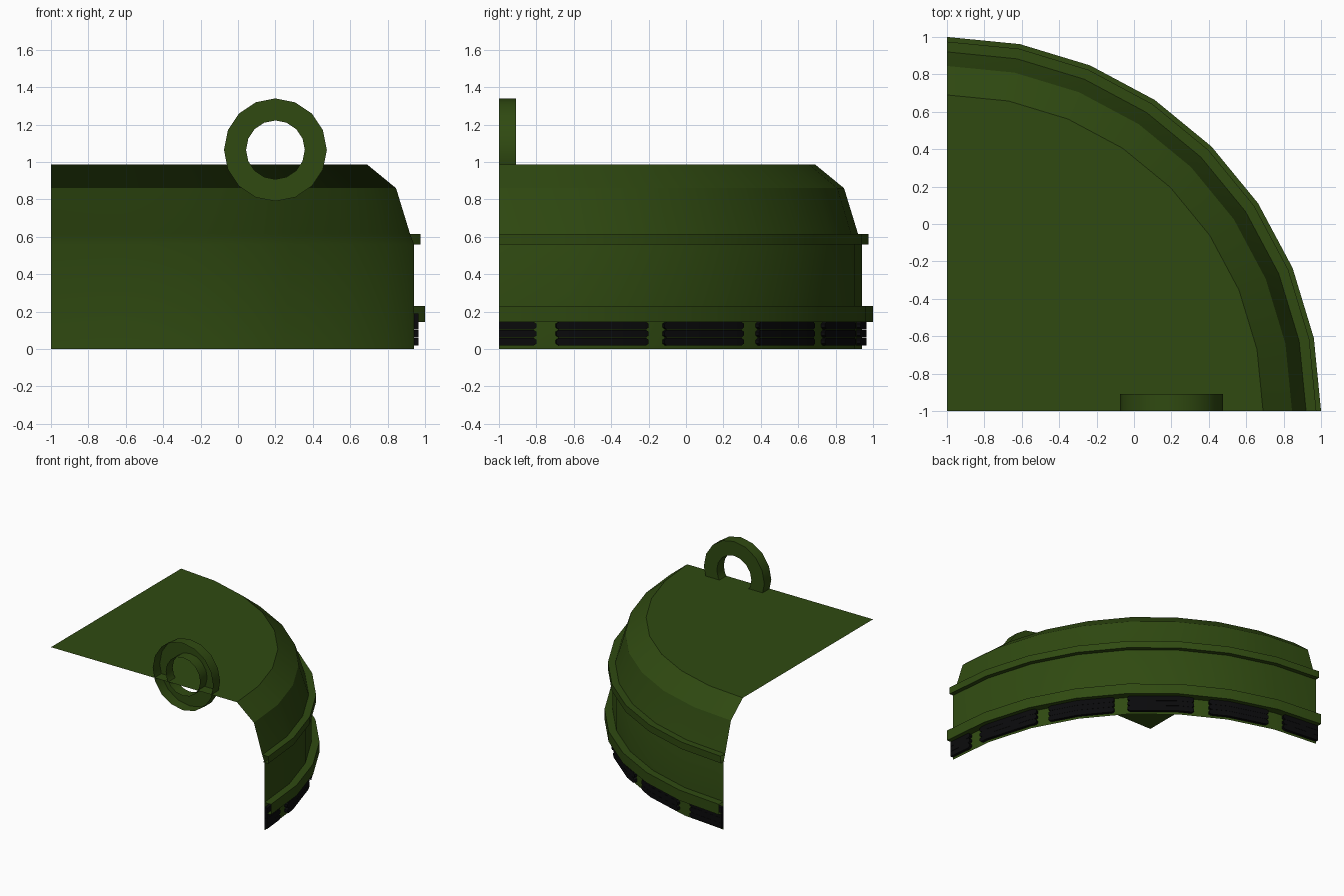
import bpy, bmesh, math
from math import sin, cos, radians

if "Cube" in bpy.data.objects:
    bpy.data.objects.remove(bpy.data.objects["Cube"])

STEP = 11.25          # degrees per facet of the quarter round
CX = CY = -1.0        # axis of the quarter round


def material(name, rgb):
    m = bpy.data.materials.new(name)
    m.diffuse_color = (*rgb, 1)
    m.use_nodes = True
    m.node_tree.nodes["Principled BSDF"].inputs["Base Color"].default_value = m.diffuse_color
    return m


GREEN = material("dark olive green", (0.029, 0.068, 0.0055))
BLACK = material("black", (0.003, 0.003, 0.0035))


def finish(name, bm, mat):
    me = bpy.data.meshes.new(name)
    bm.normal_update()
    bm.to_mesh(me)
    bm.free()
    me.materials.append(mat)
    me.shade_smooth()
    me.set_sharp_from_angle(angle=radians(30))
    ob = bpy.data.objects.new(name, me)
    bpy.context.collection.objects.link(ob)
    return ob


def on_facet(r, deg, z):
    """Point on the faceted quarter round of corner radius r."""
    d = deg % STEP
    f = cos(radians(STEP / 2)) / cos(radians(d - STEP / 2))
    return (CX + r * f * cos(radians(deg)), CY + r * f * sin(radians(deg)), z)


def sweep(bm, profile, angles):
    """Sweep (r, z) points, listed bottom to top, through the angles."""
    rows = [[bm.verts.new(on_facet(r, a, z)) for r, z in profile] for a in angles]
    for a, b in zip(rows, rows[1:]):
        for i in range(len(profile) - 1):
            bm.faces.new((a[i], b[i], b[i + 1], a[i + 1]))
    return rows


quarter = [i * STEP for i in range(9)]

# Open shell: wall, two slopes and flat top
bm = bmesh.new()
rows = sweep(bm, [(1.94, 0), (1.94, 0.56), (1.92, 0.615), (1.845, 0.86), (1.69, 0.987)], quarter)
corner = bm.verts.new((CX, CY, 0.987))
bm.faces.new([corner] + [row[-1] for row in rows])
finish("shell", bm, GREEN)

# Raised bands, open at the cut ends
for name, r, z0, z1 in (("upper_band", 1.975, 0.558, 0.615), ("lower_band", 2.0, 0.145, 0.23)):
    bm = bmesh.new()
    sweep(bm, [(1.925 if z0 > 0.5 else 1.94, z0), (r, z0), (r, z1),
               (1.92 if z0 > 0.5 else 1.94, z1)], quarter)
    finish(name, bm, GREEN)

# Black grip pads: stacked ribs with chamfered ends, separated by gaps
bm = bmesh.new()
H = 0.043
for a0, a1 in ((0, 5.9), (9, 24.1), (26.9, 42), (45, 59.7), (63.1, 77), (80.8, 90)):
    e0 = 0 if a0 == 0 else 0.5
    e1 = 0 if a1 == 90 else 0.5
    mids = [a for a in quarter if a0 + 0.6 < a < a1 - 0.6]
    for k in range(4):
        z0 = 0.018 + k * H
        z1 = z0 + H - 0.001
        c = 0.011
        angs = [a0] + ([a0 + e0] if e0 else []) + mids + ([a1 - e1] if e1 else []) + [a1]
        loops = []
        for a in angs:
            s = c if (e0 and a == a0) or (e1 and a == a1) else 0
            loops.append([bm.verts.new(on_facet(r, a, z)) for r, z in
                          ((1.941, z0 + s), (1.965, z0 + s), (1.965, z1 - s), (1.941, z1 - s))])
        for p, q in zip(loops, loops[1:]):
            for i in range(3):
                bm.faces.new((p[i], q[i], q[i + 1], p[i + 1]))
        for end in (loops[0], loops[-1][::-1]):
            bm.faces.new(end)
bmesh.ops.recalc_face_normals(bm, faces=bm.faces)
finish("grip_pads", bm, BLACK)

# Lifting ring: half-depth channel, open on the front cut plane
bm = bmesh.new()
N = 16
section = [(0.275, -1.0), (0.275, -0.91), (0.157, -0.91), (0.157, -1.0)]
rings = [[bm.verts.new((0.2 + r * sin(t), y, 1.065 + r * cos(t))) for r, y in section]
         for t in (2 * math.pi * i / N for i in range(N))]
for i in range(N):
    a, b = rings[i], rings[(i + 1) % N]
    for j in range(3):
        bm.faces.new((a[j], a[j + 1], b[j + 1], b[j]))
finish("lifting_ring", bm, GREEN)
